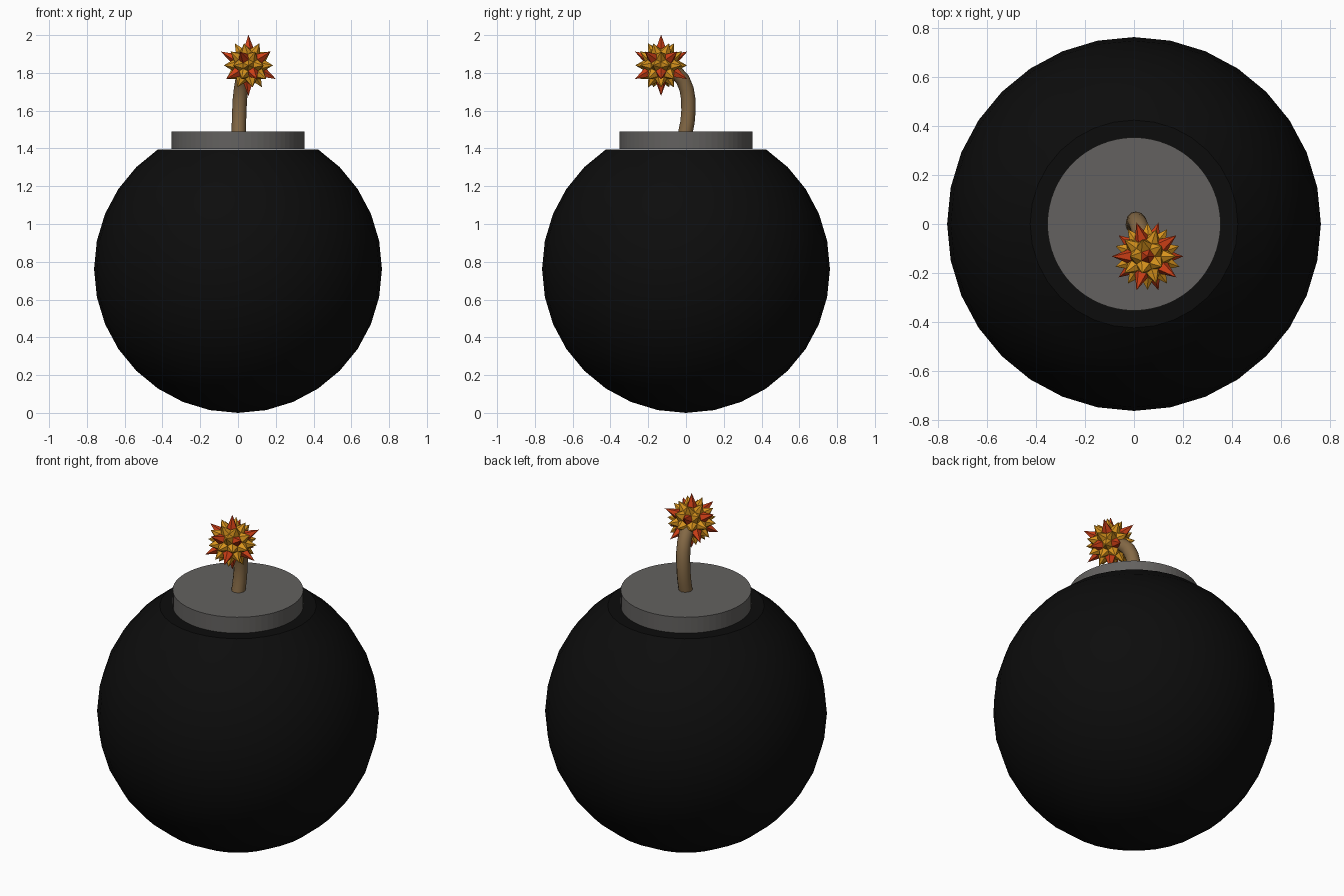
import bpy, bmesh, math
from mathutils import Vector, Matrix

if "Cube" in bpy.data.objects:
    bpy.data.objects.remove(bpy.data.objects["Cube"])


def material(name, rgb):
    m = bpy.data.materials.new(name)
    m.diffuse_color = (*rgb, 1)
    m.use_nodes = True
    m.node_tree.nodes["Principled BSDF"].inputs["Base Color"].default_value = m.diffuse_color
    return m


BLACK = material("iron black", (0.0038, 0.0038, 0.0038))
GREY = material("cap grey", (0.125, 0.12, 0.115))
BROWN = material("rope brown", (0.23, 0.14, 0.06))
RED = material("ember red", (0.62, 0.05, 0.008))
AMBER = material("flame amber", (0.68, 0.29, 0.012))


def make(name, bm, mats, smooth=None):
    bmesh.ops.recalc_face_normals(bm, faces=bm.faces[:])
    me = bpy.data.meshes.new(name)
    bm.to_mesh(me)
    bm.free()
    for m in mats:
        me.materials.append(m)
    ob = bpy.data.objects.new(name, me)
    bpy.context.collection.objects.link(ob)
    if smooth is not None:
        bpy.ops.object.select_all(action='DESELECT')
        bpy.context.view_layer.objects.active = ob
        ob.select_set(True)
        bpy.ops.object.shade_smooth_by_angle(angle=math.radians(smooth))
    return ob


# Round body: sphere with its top rings cut off flat
R = 0.762
bm = bmesh.new()
bmesh.ops.create_uvsphere(bm, u_segments=32, v_segments=16, radius=R,
                          matrix=Matrix.Translation((0, 0, R)))
cut = [v for v in bm.verts if v.co.z > 1.42]
bmesh.ops.delete(bm, geom=cut, context='VERTS')
bmesh.ops.holes_fill(bm, edges=[e for e in bm.edges if e.is_boundary], sides=0)
make("body", bm, [BLACK], 30)

# Flat metal cap
bm = bmesh.new()
bmesh.ops.create_cone(bm, cap_ends=True, segments=64, radius1=0.353, radius2=0.353,
                      depth=0.095, matrix=Matrix.Translation((0, 0, 1.4435)))
make("cap", bm, [GREY])

# Curved fuse: rings swept along a bent path
path = [Vector(p) for p in [
    (0.004, -0.004, 1.48), (0.005, 0.008, 1.54), (0.007, 0.013, 1.60),
    (0.010, 0.012, 1.66), (0.016, 0.003, 1.715), (0.024, -0.018, 1.765),
    (0.034, -0.050, 1.80), (0.045, -0.090, 1.825), (0.055, -0.13, 1.84)]]
bm = bmesh.new()
rings = []
N = 12
for i, p in enumerate(path):
    t = (path[min(i + 1, len(path) - 1)] - path[max(i - 1, 0)]).normalized()
    side = t.cross(Vector((0, 1, 0))).cross(t).normalized() if t.z < 0.3 else \
        Vector((1, 0, 0)) - t * t.x
    side.normalize()
    side = (Vector((1, 0, 0)) - t * t.x).normalized()
    up = t.cross(side)
    rings.append([bm.verts.new(p + 0.038 * (side * math.cos(a) + up * math.sin(a)))
                  for a in (math.tau * k / N for k in range(N))])
for a, b in zip(rings, rings[1:]):
    for k in range(N):
        bm.faces.new((a[k], a[(k + 1) % N], b[(k + 1) % N], b[k]))
bm.faces.new(rings[0])
bm.faces.new(rings[-1])
make("fuse", bm, [BROWN], 40)

# Spark: a pyramid spike around every vertex of a geodesic ball,
# tall red ones on the 12 five-way corners and shorter amber ones between
CENTRE = Vector((0.055, -0.132, 1.84))
BASE, TALL, SHORT = 0.09, 0.163, 0.137
src = bmesh.new()
bmesh.ops.create_icosphere(src, subdivisions=2, radius=1,
                           matrix=Matrix.Rotation(math.pi, 4, 'Z'))
bm = bmesh.new()


def corner(face):
    total = Vector()
    for v in face.verts:
        total += v.co * (0.75 if len(v.link_edges) == 5 else 1.0)
    return bm.verts.new(CENTRE + total.normalized() * BASE)


foot = {f: corner(f) for f in src.faces}
for v in src.verts:
    red = len(v.link_edges) == 5
    tip = bm.verts.new(CENTRE + v.co.normalized() * (TALL if red else SHORT))
    for e in v.link_edges:
        a, b = e.link_faces
        face = bm.faces.new((tip, foot[a], foot[b]))
        face.material_index = 0 if red else 1
src.free()
make("spark", bm, [RED, AMBER])
